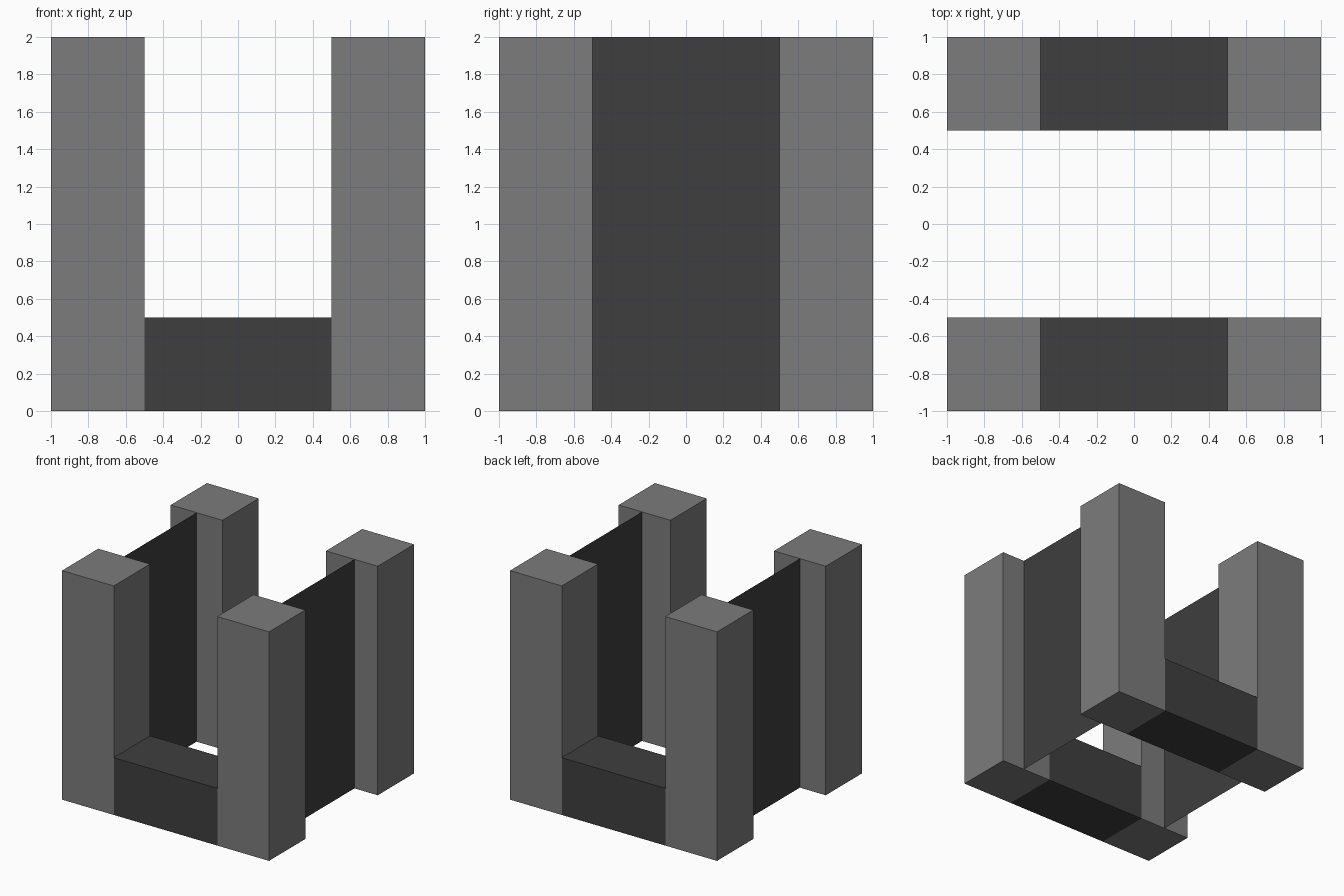
import bpy
import bmesh
from mathutils import Matrix, Vector

if "Cube" in bpy.data.objects:
    bpy.data.objects.remove(bpy.data.objects["Cube"])


def material(name, value):
    m = bpy.data.materials.new(name)
    m.diffuse_color = (value, value, value, 1)
    m.use_nodes = True
    m.node_tree.nodes["Principled BSDF"].inputs["Base Color"].default_value = m.diffuse_color
    return m


grey = material("mid grey", 0.2)
dark = material("dark grey", 0.049)


def add_object(name, bm, mat):
    mesh = bpy.data.meshes.new(name)
    bm.to_mesh(mesh)
    bm.free()
    mesh.materials.append(mat)
    obj = bpy.data.objects.new(name, mesh)
    bpy.context.collection.objects.link(obj)


def box(name, centre, size, mat):
    bm = bmesh.new()
    bmesh.ops.create_cube(bm, size=1, matrix=Matrix.Translation(centre) @ Matrix.Diagonal((*size, 1)))
    add_object(name, bm, mat)


def side_panel(name, x):
    # Single-sheet wall standing between the front and back posts
    bm = bmesh.new()
    corners = [(-0.5, 0), (0.5, 0), (0.5, 2), (-0.5, 2)]
    bm.faces.new([bm.verts.new(Vector((x, y, z))) for y, z in corners])
    add_object(name, bm, mat=dark)


for y, end in ((-0.75, "front"), (0.75, "back")):
    # Corner posts
    for x, side in ((-0.75, "left"), (0.75, "right")):
        box(f"{end}_{side}_post", (x, y, 1), (0.5, 0.5, 2), grey)
    # Low beam between the posts
    box(f"{end}_beam", (0, y, 0.25), (1, 0.5, 0.5), dark)

# Thin side walls
side_panel("left_panel", -0.75)
side_panel("right_panel", 0.775)
